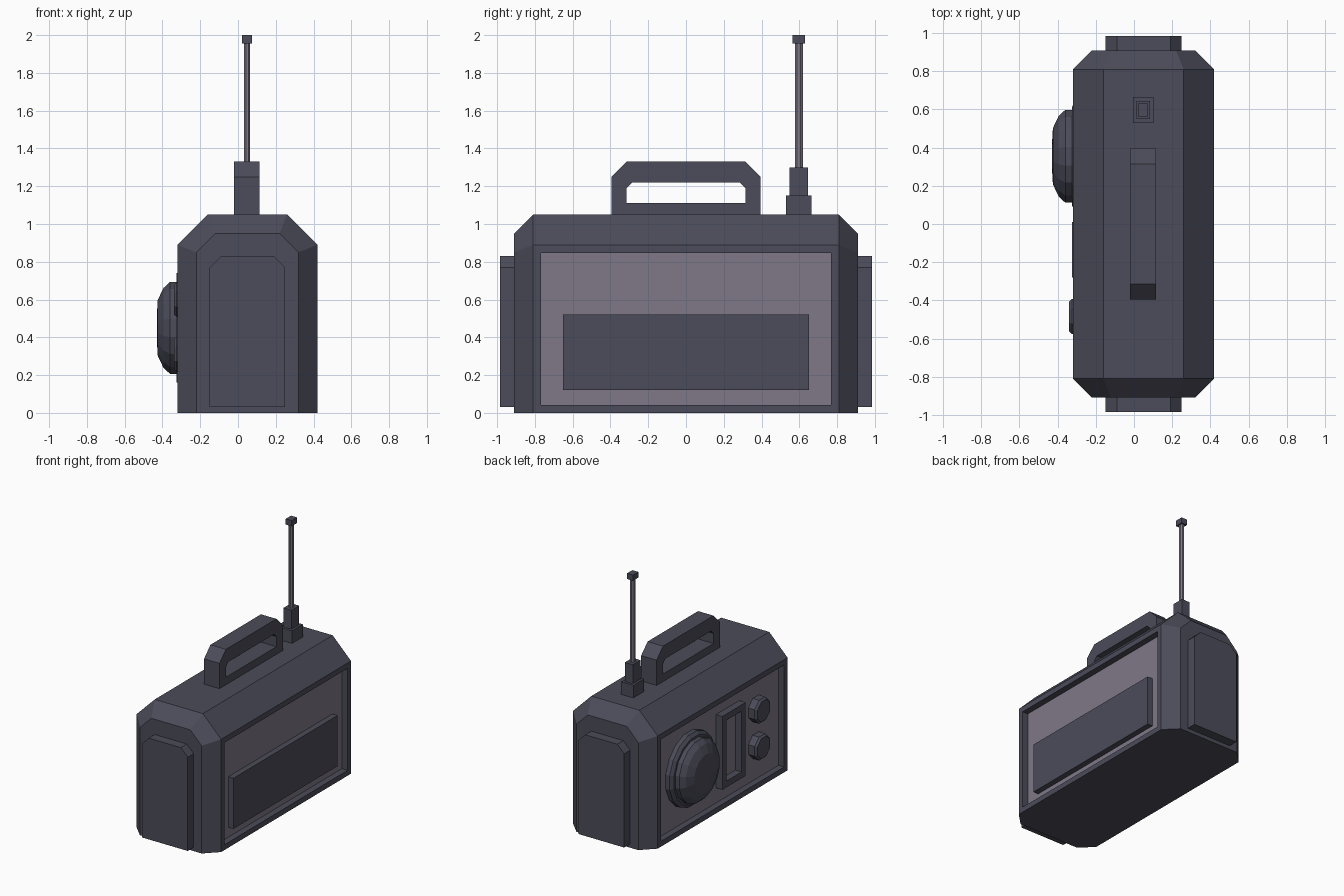
import bpy, bmesh, math
from mathutils import Vector

if "Cube" in bpy.data.objects:
    bpy.data.objects.remove(bpy.data.objects["Cube"])

def material(name, rgb):
    m = bpy.data.materials.new(name)
    m.diffuse_color = (*rgb, 1)
    m.use_nodes = True
    m.node_tree.nodes["Principled BSDF"].inputs["Base Color"].default_value = m.diffuse_color
    return m

DARK = material("dark_casing", (0.07, 0.072, 0.1))
LIGHT = material("light_panel", (0.21, 0.19, 0.24))

def finish(name, bm, mats=(DARK,)):
    bmesh.ops.recalc_face_normals(bm, faces=bm.faces[:])
    me = bpy.data.meshes.new(name)
    bm.to_mesh(me)
    bm.free()
    for m in mats:
        me.materials.append(m)
    ob = bpy.data.objects.new(name, me)
    bpy.context.collection.objects.link(ob)
    return ob

def loft(bm, rings, cap=True, closed=False):
    """Bridge point rings with quads; optionally cap or join the ends."""
    vs = [[bm.verts.new(p) for p in r] for r in rings]
    n = len(vs[0])
    pairs = list(zip(vs, vs[1:])) + ([(vs[-1], vs[0])] if closed else [])
    for a, b in pairs:
        for i in range(n):
            bm.faces.new((a[i], a[(i + 1) % n], b[(i + 1) % n], b[i]))
    if cap:
        bm.faces.new(vs[0])
        bm.faces.new(vs[-1])

def box(name, x, y, z, mat=DARK):
    bm = bmesh.new()
    loft(bm, [[(x[0], y[0], h), (x[1], y[0], h), (x[1], y[1], h), (x[0], y[1], h)] for h in z])
    return finish(name, bm, (mat,))

def arch(x0, x1, z0, z1, c):
    """Rectangle with chamfered top corners."""
    return [(x0, z0), (x0, z1 - c), (x0 + c, z1), (x1 - c, z1), (x1, z1 - c), (x1, z0)]

def lathe_x(name, profile, y, z, sides):
    """Stack of (radius, x) polygons along the x axis."""
    bm = bmesh.new()
    rings = []
    for r, x in profile:
        rings.append([(x, y + r * math.cos(a), z + r * math.sin(a))
                      for a in ((i + 0.5) * math.tau / sides for i in range(sides))])
    loft(bm, rings)
    return finish(name, bm)

def frame_x(name, outer, inner, x0, x1):
    """Hollow frame: outer and inner (y, z) loops extruded along x."""
    bm = bmesh.new()
    loft(bm, [[(x, y, z) for y, z in loop] for loop, x in
              ((outer, x0), (outer, x1), (inner, x1), (inner, x0))], cap=False, closed=True)
    return finish(name, bm)

# Casing with chamfered ends and a recessed light panel on each long side
bm = bmesh.new()
big, small = arch(-0.32, 0.42, 0, 1.05, 0.16), arch(-0.22, 0.32, 0, 0.95, 0.10)
loft(bm, [[(x, y, z) for x, z in p] for p, y in
          ((small, -0.91), (big, -0.81), (big, 0.81), (small, 0.91))])
bmesh.ops.recalc_face_normals(bm, faces=bm.faces[:])
sides = [f for f in bm.faces if abs(f.normal.x) > 0.99]
bmesh.ops.inset_individual(bm, faces=sides, thickness=0.06)
for f in bmesh.ops.extrude_discrete_faces(bm, faces=sides)["faces"]:
    f.material_index = 1
    f.normal_update()
    bmesh.ops.translate(bm, verts=f.verts[:], vec=f.normal * -0.05)
# close the recess walls between the rim and the panel floor
edges = [e for e in bm.edges if e.is_boundary]
if edges:
    bmesh.ops.bridge_loops(bm, edges=edges)
finish("casing", bm, (DARK, LIGHT))

# End pads
for s, side in ((-1, "front"), (1, "back")):
    bm = bmesh.new()
    loft(bm, [[(x, s * y, z) for x, z in arch(-0.15, 0.25, 0.03, 0.83, 0.06)] for y in (0.90, 0.985)])
    finish(side + "_pad", bm)

# Battery cover block
box("battery_cover", (0.36, 0.415), (-0.65, 0.65), (0.12, 0.52))

# Carry handle
frame_x("handle", arch(-0.395, 0.395, 1.04, 1.33, 0.08),
        arch(-0.315, 0.315, 1.11, 1.22, 0.03), -0.02, 0.115)

# Speaker: ring and faceted dome
lathe_x("speaker_ring", [(0.29, -0.26), (0.29, -0.305), (0.265, -0.325)], 0.355, 0.45, 16)
lathe_x("speaker_dome", [(0.248, -0.30), (0.248, -0.36), (0.215, -0.395), (0.15, -0.425),
                         (0.06, -0.43)], 0.355, 0.45, 16)

# Tuning display frame
def rect(y0, y1, z0, z1):
    return [(y0, z0), (y0, z1), (y1, z1), (y1, z0)]
frame_x("display_frame", rect(-0.28, 0.01, 0.16, 0.74), rect(-0.23, -0.04, 0.21, 0.69), -0.325, -0.26)

# Knobs
for z, n in ((0.60, "upper"), (0.31, "lower")):
    lathe_x(n + "_knob", [(0.1, -0.26), (0.1, -0.325), (0.085, -0.34)], -0.485, z, 8)

# Antenna: stepped base, light rod, tip
cx, cy = 0.048, 0.597
def block(name, hx, hy, z):
    box(name, (cx - hx, cx + hx), (cy - hy, cy + hy), z)
block("antenna_base", 0.053, 0.067, (1.04, 1.15))
block("antenna_collar", 0.035, 0.048, (1.14, 1.30))
block("antenna_tip", 0.026, 0.033, (1.955, 2.0))
bm = bmesh.new()
loft(bm, [[(cx + 0.018 * math.cos(a), cy + 0.023 * math.sin(a), z)
           for a in ((i + 0.5) * math.tau / 8 for i in range(8))] for z in (1.28, 1.97)])
finish("antenna_rod", bm, (LIGHT,))
